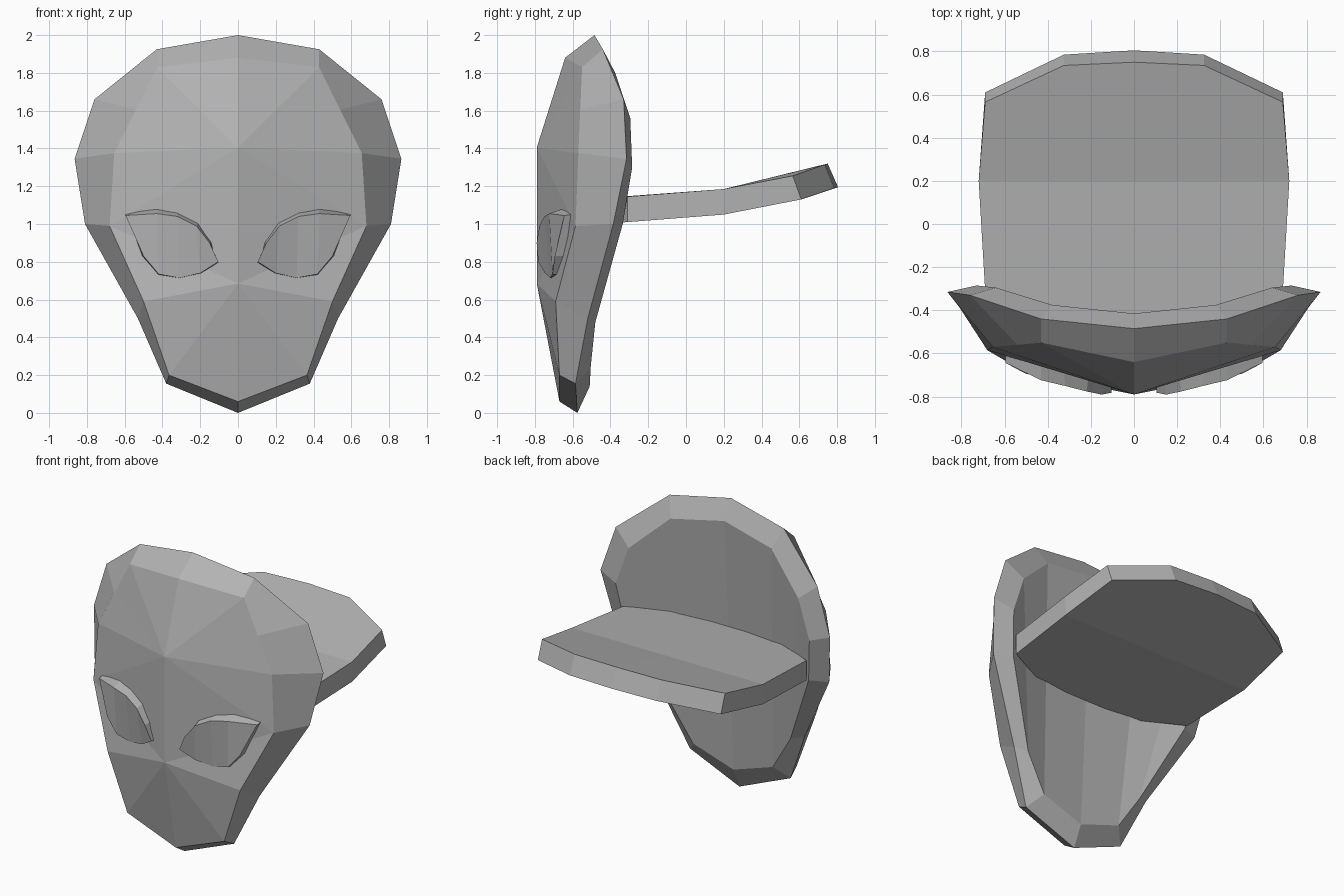
import bpy
import bmesh

cube = bpy.data.objects.get("Cube")
if cube:
    bpy.data.objects.remove(cube)

GREY = (0.45, 0.45, 0.45, 1)
mat = bpy.data.materials.new("plain grey")
mat.use_nodes = True
mat.diffuse_color = GREY
mat.node_tree.nodes["Principled BSDF"].inputs["Base Color"].default_value = GREY


def finish(name, bm, mirror=True):
    """Turn a half mesh into a whole object, mirrored across x."""
    bmesh.ops.recalc_face_normals(bm, faces=bm.faces)
    if mirror:
        geom = bm.verts[:] + bm.edges[:] + bm.faces[:]
        bmesh.ops.mirror(bm, geom=geom, axis='X', merge_dist=0.001)
    bmesh.ops.recalc_face_normals(bm, faces=bm.faces)
    mesh = bpy.data.meshes.new(name)
    bm.to_mesh(mesh)
    bm.free()
    mesh.materials.append(mat)
    obj = bpy.data.objects.new(name, mesh)
    bpy.context.collection.objects.link(obj)
    return obj


def add_row(bm, points):
    return [bm.verts.new(p) for p in points]


def bridge(bm, a, b, closed=False):
    for i in range(len(a) - (0 if closed else 1)):
        j = (i + 1) % len(a)
        bm.faces.new((a[i], a[j], b[j], b[i]))


def fill_strips(bm, row):
    """Fill an even outline with quads running from one half to the other."""
    n = len(row)
    for i in range(n // 2 - 1):
        bm.faces.new((row[i], row[i + 1], row[n - 2 - i], row[n - 1 - i]))


# Mask shell: half outlines from crown to chin
front = [(0, -.64, 1.88), (.43, -.55, 1.83), (.54, -.56, 1.605), (.655, -.57, 1.375),
         (.68, -.585, .99), (.5, -.69, .59), (.365, -.67, .2), (0, -.67, .06)]
outer = [(0, -.485, 2), (.43, -.44, 1.925), (.76, -.33, 1.66), (.865, -.315, 1.345),
         (.81, -.385, 1), (.53, -.52, .5), (.38, -.585, .155), (0, -.575, 0)]
back = [(0, -.415, 1.87), (.38, -.375, 1.8), (.64, -.295, 1.56), (.73, -.285, 1.3),
        (.69, -.335, 1), (.45, -.48, .48), (.3, -.505, .24), (0, -.51, .14)]
bm = bmesh.new()
f, o, b = (add_row(bm, r) for r in (front, outer, back))
brow, nose = add_row(bm, [(0, -.79, 1.405), (0, -.79, .685)])
bridge(bm, f, o)
bridge(bm, o, b)
fill_strips(bm, b)
for i in range(7):
    bm.faces.new((f[i], f[i + 1], brow if i < 4 else nose))
bm.faces.new((f[4], nose, brow))
finish("mask_shell", bm)

# Bent head plate behind the mask
top = [(0, -.47, 1.135), (.4, -.45, 1.137), (.69, -.31, 1.145), (.72, .2, 1.185),
       (.69, .565, 1.255), (.325, .735, 1.315), (0, .75, 1.32)]
low_y = [-.47, -.45, -.31, .2, .61, .785, .805]
low_z = [1, 1.002, 1.01, 1.05, 1.13, 1.19, 1.195]
bm = bmesh.new()
t = add_row(bm, top)
u = add_row(bm, [(p[0], y, z) for p, y, z in zip(top, low_y, low_z)])
bridge(bm, t, u)
for row in (t, u):
    # front part, then rear part split at the bend
    mid = bm.verts.new((0, .2, row[3].co.z))
    bm.faces.new((row[0], row[1], row[2], row[3], mid))
    bm.faces.new((mid, row[3], row[4], row[5], row[6]))
finish("head_plate", bm)


# Raised eyes
def eye_depth(x, z):
    y = -.8 + (x - .1) * .17 if x < .42 else -.745 + (x - .42) * .5
    return y + (z - .93) ** 2


rim = [(.595, 1.045), (.43, 1.055), (.32, 1.04), (.22, .99), (.15, .9),
       (.105, .8), (.2, .74), (.31, .715), (.42, .735), (.5, .83)]
base = [(.6, 1.06), (.43, 1.095), (.325, 1.075), (.205, 1.015), (.135, .91),
        (.1, .79), (.2, .72), (.32, .7), (.43, .722), (.515, .83)]
for side, name in ((1, "left_eye"), (-1, "right_eye")):
    bm = bmesh.new()
    r = add_row(bm, [(side * x, eye_depth(x, z), z) for x, z in rim])
    s = add_row(bm, [(side * x, eye_depth(x, z) + .1, z) for x, z in base])
    bridge(bm, r, s, closed=True)
    fill_strips(bm, r)
    fill_strips(bm, s)
    finish(name, bm, mirror=False)
